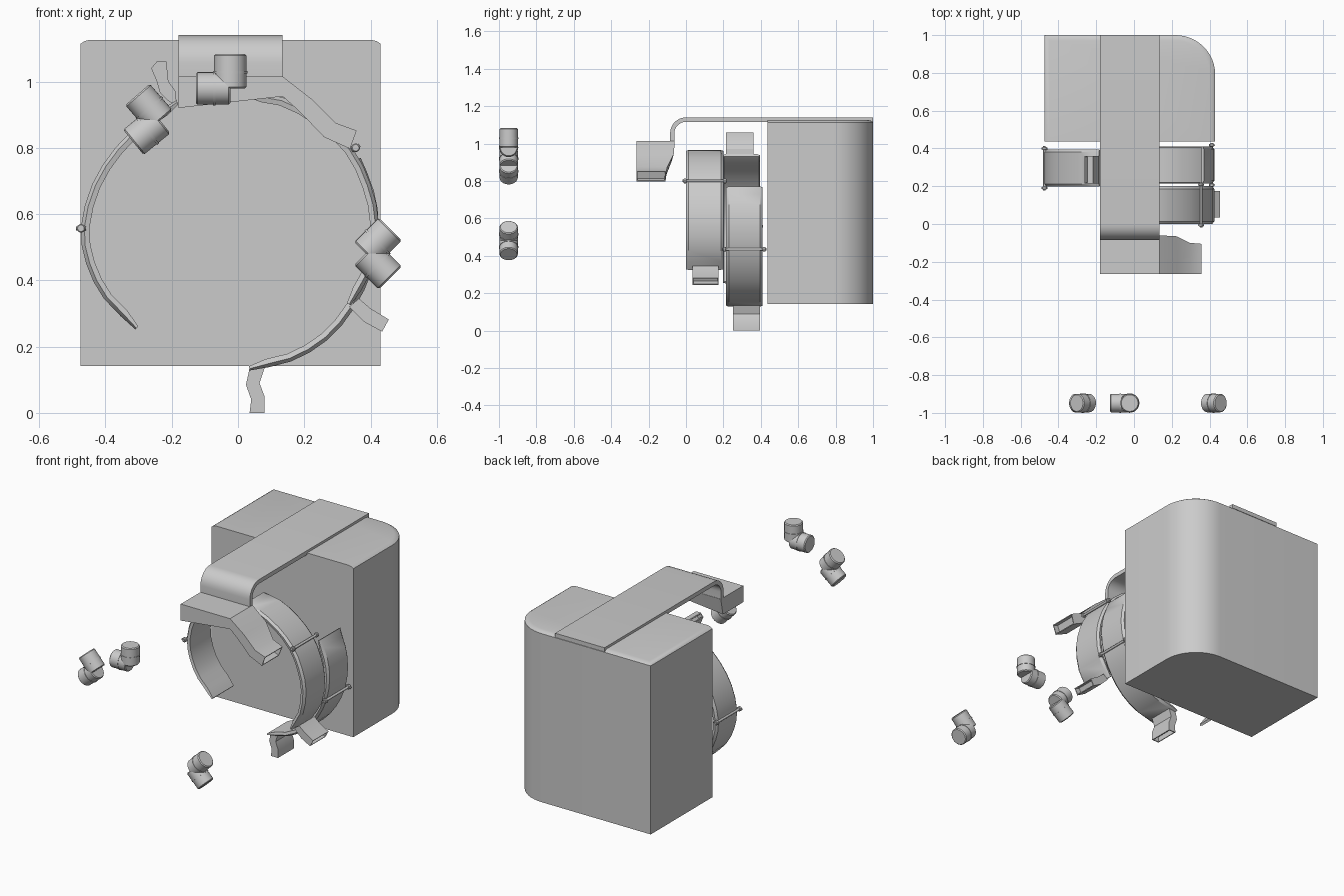
import bpy, bmesh, math
from mathutils import Vector

if "Cube" in bpy.data.objects:
    bpy.data.objects.remove(bpy.data.objects["Cube"])


def finish(name, bm, angle=32):
    bmesh.ops.recalc_face_normals(bm, faces=bm.faces)
    me = bpy.data.meshes.new(name)
    bm.to_mesh(me)
    bm.free()
    ob = bpy.data.objects.new(name, me)
    bpy.context.collection.objects.link(ob)
    bpy.ops.object.select_all(action='DESELECT')
    ob.select_set(True)
    bpy.context.view_layer.objects.active = ob
    bpy.ops.object.shade_smooth_by_angle(angle=math.radians(angle))
    return ob


def loft(name, rings, open_end=0, angle=32, recess_side=None):
    """Skin closed rings; optionally hollow the last cap or one side face."""
    bm = bmesh.new()
    vs = [[bm.verts.new(p) for p in r] for r in rings]
    n = len(vs[0])
    sides = []
    for a, b in zip(vs, vs[1:]):
        for i in range(n):
            j = (i + 1) % n
            sides.append(bm.faces.new((a[i], a[j], b[j], b[i])))
    bm.faces.new(vs[0][::-1])
    last = bm.faces.new(vs[-1])
    bmesh.ops.recalc_face_normals(bm, faces=bm.faces)
    hollow = last if open_end else None
    if recess_side is not None:
        hollow = sides[recess_side]
    if hollow:
        bmesh.ops.inset_individual(bm, faces=[hollow], thickness=0.007)
        bmesh.ops.inset_individual(bm, faces=[hollow], thickness=0.0005, depth=-0.03)
    return finish(name, bm, angle)


def cylinder(name, a, b, r, segs=32, bevel=0.0):
    a, b = Vector(a), Vector(b)
    d = (b - a).normalized()
    u = d.orthogonal().normalized()
    w = d.cross(u)
    L = (b - a).length
    steps = [(0, r), (L, r)]
    if bevel:
        steps = [(0, r - bevel), (bevel, r), (L - bevel, r), (L, r - bevel)]
    ang = [2 * math.pi * k / segs for k in range(segs)]
    return loft(name, [[a + d * t + (u * math.cos(q) + w * math.sin(q)) * s for q in ang]
                       for t, s in steps], angle=35)


# main body: one rounded rear corner, top edge eased on left, right and back
def body_ring(ins, z):
    x0, x1, y0, y1, r = -0.475 + ins, 0.43 - ins, 0.437, 1.0 - ins, 0.21 - ins
    arc = [(x1 - r + r * math.cos(t), y1 - r + r * math.sin(t))
           for t in [math.pi / 2 * k / 12 for k in range(13)]]
    return [(x, y, z) for x, y in [(x0, y0), (x1, y0)] + arc + [(x0, y1)]]


loft("main_body", [body_ring(0, 0.142), body_ring(0, 1.114),
                   body_ring(0.012, 1.122), body_ring(0.028, 1.126)], angle=40)

# top strap curling down over the front
outer = [(1.0, 1.14), (0.0, 1.14)]
inner = [(1.0, 1.116), (0.0, 1.116)]
for k in range(1, 8):
    t = math.pi / 2 * k / 7
    outer.append((-0.085 * math.sin(t), 1.055 + 0.085 * math.cos(t)))
    inner.append((-0.062 * math.sin(t), 1.055 + 0.061 * math.cos(t)))
outer.append((-0.085, 1.01))
inner.append((-0.062, 1.01))
strap = outer + inner[::-1]
loft("top_strap", [[(x, y, z) for y, z in strap] for x in (-0.18, 0.135)])

# front duct with bent open arm: top x, z, bottom x, z, rear y top, rear y bottom
stations = [(-0.18, 1.015, -0.18, 0.92, -0.06, -0.08),
            (0.135, 1.015, 0.135, 0.955, -0.06, -0.075),
            (0.225, 0.945, 0.185, 0.91, -0.065, -0.075),
            (0.295, 0.875, 0.26, 0.832, -0.10, -0.105),
            (0.358, 0.852, 0.338, 0.797, -0.105, -0.11)]
loft("front_duct", [[(xt, -0.265, zt), (xt, yt, zt), (xb, yb, zb), (xb, -0.265, zb)]
                    for xt, zt, xb, zb, yt, yb in stations], open_end=1)


# curved cuff bands: outer face narrower than the inner face, thinned at the tips
def band(name, pts, y0, y1, th=0.026):
    c = Vector((-0.03, 0.545))
    P = [Vector(p) for p in pts]
    Q = []
    for i in range(len(P) - 1):          # smooth the path
        p0, p1 = P[max(i - 1, 0)], P[i]
        p2, p3 = P[i + 1], P[min(i + 2, len(P) - 1)]
        for t in (0, 0.5):
            Q.append(0.5 * (2 * p1 + (p2 - p0) * t + (2 * p0 - 5 * p1 + 4 * p2 - p3) * t * t
                            + (3 * p1 - p0 - 3 * p2 + p3) * t ** 3))
    Q.append(P[-1])
    rings = []
    for i, p in enumerate(Q):
        n = (p - c).normalized()
        h = th * (0.5 if i in (0, len(Q) - 1) else 1)
        i_, m_, o_ = p - n * h, p - n * h * 0.4, p
        rings.append([(i_.x, y0 + 0.004, i_.y), (m_.x, y0, m_.y), (o_.x, y0 + 0.014, o_.y),
                      (o_.x, y1 - 0.014, o_.y), (m_.x, y1, m_.y), (i_.x, y1 - 0.004, i_.y)])
    loft(name, rings)


band("cuff_right_front", [(0.03, 0.966), (0.135, 0.952), (0.25, 0.89), (0.345, 0.80),
                          (0.40, 0.69), (0.425, 0.57), (0.405, 0.43), (0.34, 0.325)], 0.0, 0.2)
band("cuff_right_rear", [(0.37, 0.77), (0.41, 0.67), (0.425, 0.56), (0.405, 0.43),
                         (0.35, 0.315), (0.27, 0.22), (0.16, 0.155), (0.035, 0.128)], 0.215, 0.41)
band("cuff_left", [(-0.185, 0.943), (-0.28, 0.885), (-0.37, 0.80), (-0.44, 0.69),
                   (-0.474, 0.56), (-0.458, 0.45), (-0.405, 0.345), (-0.31, 0.252)], 0.198, 0.395)


# bent open-ended tabs on the cuffs (profile in x, z; hollow = index of the open edge)
def tab(name, prof, y0, y1, hollow):
    loft(name, [[(x, y, z) for x, z in prof] for y in (y0, y1)], recess_side=hollow)


tab("tab_right_front", [(0.335, 0.32), (0.365, 0.345), (0.40, 0.315), (0.455, 0.282),
                        (0.435, 0.245), (0.38, 0.275)], 0.035, 0.175, 3)
tab("tab_right_rear", [(0.035, 0.135), (0.08, 0.135), (0.065, 0.09), (0.08, 0.05), (0.08, 0.0),
                       (0.035, 0.0), (0.04, 0.04), (0.024, 0.085)], 0.25, 0.395, 4)
tab("tab_left", [(-0.185, 0.925), (-0.188, 0.97), (-0.21, 1.0), (-0.216, 1.06), (-0.245, 1.06),
                 (-0.262, 1.04), (-0.245, 1.0), (-0.235, 0.965), (-0.215, 0.945)], 0.215, 0.36, 4)

# hinge pins with knobs and lugs across each cuff
for tag, x, z, y0, y1, out in (("right_front", 0.355, 0.80, -0.018, 0.22, (0.012, 0.008)),
                               ("right_rear", 0.412, 0.435, 0.195, 0.43, (0.014, -0.004)),
                               ("left", -0.474, 0.557, 0.178, 0.412, (-0.015, 0.0))):
    cylinder("hinge_pin_" + tag, (x, y0, z), (x, y1, z), 0.007, 12)
    for end, y in (("front", y0 + 0.012), ("rear", y1 - 0.012)):
        cylinder("pin_knob_%s_%s" % (tag, end), (x, y - 0.008, z), (x, y + 0.008, z), 0.013, 12, 0.003)
        cylinder("pin_lug_%s_%s" % (tag, end), (x - out[0], y, z - out[1]),
                 (x + out[0], y, z + out[1]), 0.006, 8)


# pipe elbows floating in front: corner, plus direction of each leg in degrees
def elbow(name, cx, cz, a1, a2, y=-0.948, r=0.049, L=0.104):
    for k, a in enumerate((a1, a2)):
        dx, dz = math.cos(math.radians(a)), math.sin(math.radians(a))
        cylinder("%s_leg_%d" % (name, k + 1), (cx, y, cz), (cx + dx * L, y, cz + dz * L), r, 32, 0.005)
        # thin collar round the leg
        cylinder("%s_collar_%d" % (name, k + 1), (cx + dx * 0.045, y, cz + dz * 0.045),
                 (cx + dx * 0.053, y, cz + dz * 0.053), r + 0.0025, 32)


elbow("elbow_top", -0.023, 0.979, 90, 180)
elbow("elbow_left", -0.235, 0.882, 131, 219)
elbow("elbow_right", 0.386, 0.481, 45, -45)
